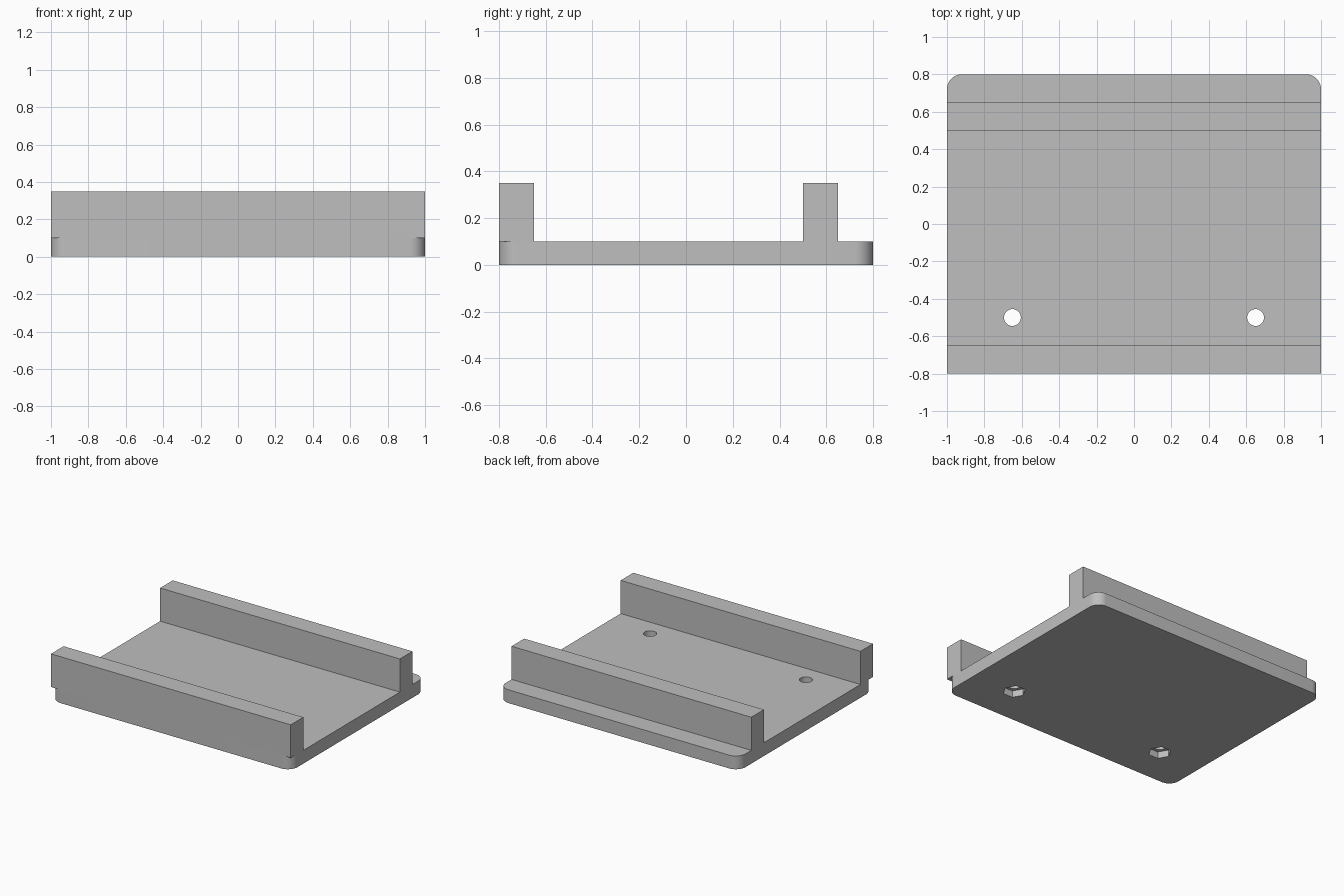
import bpy
import bmesh
from math import radians

default = bpy.data.objects.get("Cube")
if default:
    bpy.data.objects.remove(default, do_unlink=True)

# Single flat grey
grey = bpy.data.materials.new("light_grey")
grey.use_nodes = True
colour = (0.52, 0.52, 0.52, 1)
grey.diffuse_color = colour
grey.node_tree.nodes["Principled BSDF"].inputs["Base Color"].default_value = colour


def box(name, y0, y1, z0, z1, corner=0):
    """Full-width block, optionally with rounded vertical corners."""
    bpy.ops.mesh.primitive_cube_add(size=1, location=(0, (y0 + y1) / 2, (z0 + z1) / 2))
    obj = bpy.context.object
    obj.name = name
    obj.scale = (2, y1 - y0, z1 - z0)
    bpy.ops.object.transform_apply(location=True, rotation=False, scale=True)
    obj.data.materials.append(grey)
    if corner:
        bm = bmesh.new()
        bm.from_mesh(obj.data)
        upright = [e for e in bm.edges
                   if abs(e.verts[0].co.z - e.verts[1].co.z) > 0.01]
        bmesh.ops.bevel(bm, geom=upright, offset=corner, segments=12,
                        profile=0.5, affect='EDGES')
        bm.to_mesh(obj.data)
        bm.free()
    return obj


def cut(target, sides, radius, x, y, z0, z1):
    """Subtract an upright prism from the target."""
    bpy.ops.mesh.primitive_cylinder_add(
        vertices=sides, radius=radius, depth=z1 - z0, location=(x, y, (z0 + z1) / 2),
        rotation=(0, 0, radians(90)))
    cutter = bpy.context.object
    cutter.hide_render = True
    cutter.data.materials.append(grey)
    mod = target.modifiers.new("cut", 'BOOLEAN')
    mod.operation = 'DIFFERENCE'
    mod.solver = 'EXACT'
    mod.object = cutter
    bpy.ops.object.select_all(action='DESELECT')
    target.select_set(True)
    bpy.context.view_layer.objects.active = target
    bpy.ops.object.modifier_apply(modifier=mod.name)
    bpy.data.objects.remove(cutter, do_unlink=True)


# Rounded base plate with two screw holes and hexagonal nut pockets below
plate = box("base_plate", -0.8, 0.8, 0, 0.1, corner=0.08)
for side in (-1, 1):
    cut(plate, 32, 0.045, side * 0.65, -0.5, -0.1, 0.2)
    cut(plate, 6, 0.079, side * 0.65, -0.5, -0.1, 0.05)
bpy.ops.object.shade_smooth_by_angle(angle=radians(30))

# Square-ended walls standing on the plate
box("front_wall", -0.8, -0.65, 0.1, 0.35)
box("back_wall", 0.5, 0.65, 0.1, 0.35)
